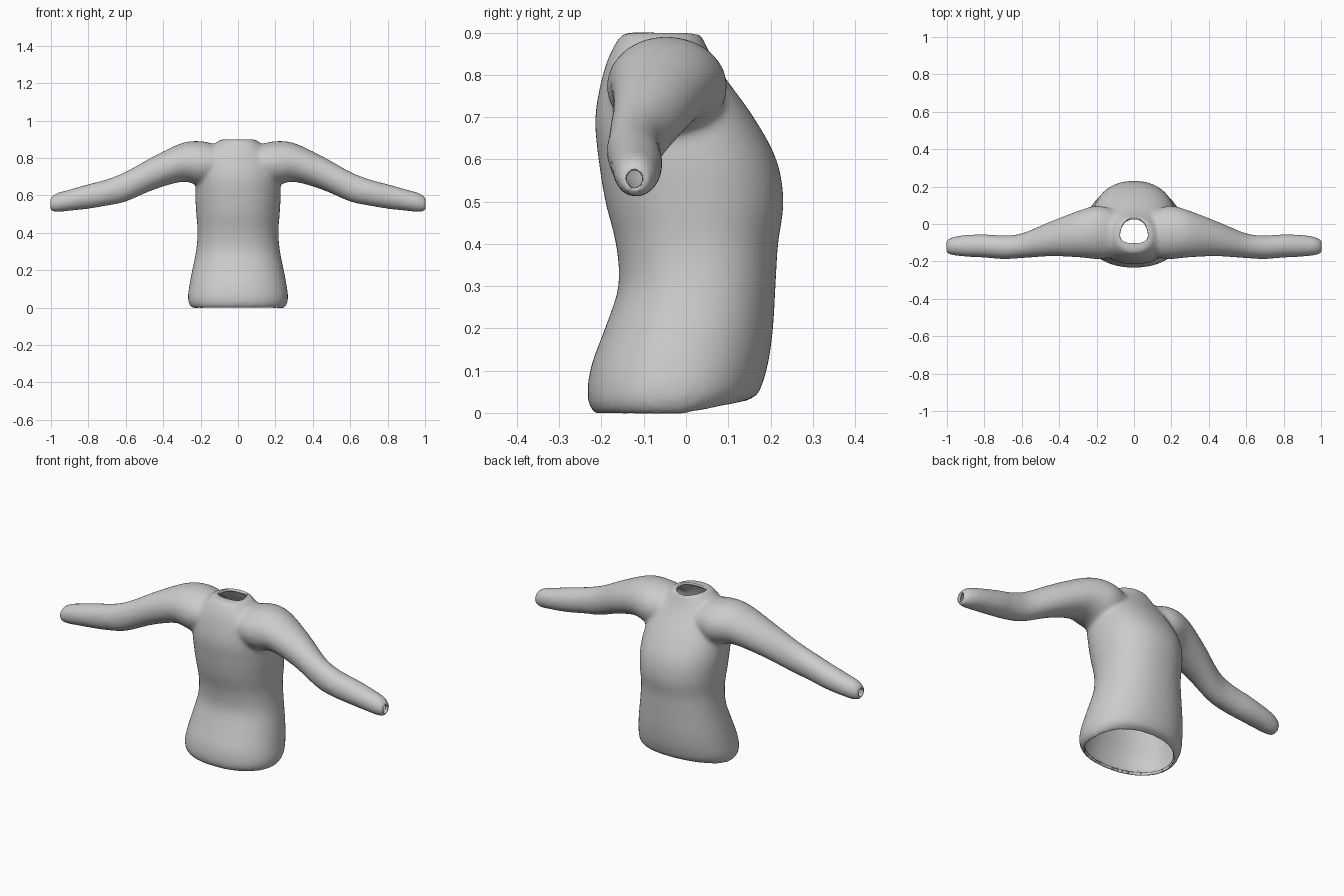
import bpy, bmesh, math
from mathutils import Vector

cube = bpy.data.objects.get("Cube")
if cube:
    bpy.data.objects.remove(cube, do_unlink=True)

cloth = bpy.data.materials.new("light grey cloth")
cloth.use_nodes = True
GREY = (0.6, 0.6, 0.6, 1)
cloth.diffuse_color = GREY
cloth.node_tree.nodes["Principled BSDF"].inputs["Base Color"].default_value = GREY


def smooth_rows(rows, steps=4):
    """Catmull-Rom interpolation between section rows."""
    out = []
    for i in range(len(rows) - 1):
        a, b, c, d = (Vector(rows[min(max(i + k, 0), len(rows) - 1)]) for k in (-1, 0, 1, 2))
        for s in range(steps):
            t = s / steps
            out.append(b + ((c - a) + ((2 * a - 5 * b + 4 * c - d)
                       + (3 * b - a - 3 * c + d) * t) * t) * t / 2)
    return out + [Vector(rows[-1])]


def loft(bm, rings):
    """Skin a list of point rings and cap both ends."""
    loops = [[bm.verts.new(p) for p in ring] for ring in rings]
    n = len(loops[0])
    for a, b in zip(loops, loops[1:]):
        for i in range(n):
            j = (i + 1) % n
            bm.faces.new((a[i], a[j], b[j], b[i]))
    bm.faces.new(loops[0])
    bm.faces.new(loops[-1])


def circle(n=48, power=1.0):
    for i in range(n):
        a = math.tau * i / n
        yield [math.copysign(abs(v) ** power, v) for v in (math.cos(a), math.sin(a))]


def punch(bm, outline, axis, near):
    """Cut a convex opening along an axis through the faces that pass the near test."""
    planes = [(a, (b - a).cross(axis)) for a, b in zip(outline, outline[1:] + outline[:1])]
    for co, normal in planes:
        faces = [f for f in bm.faces if near(f.calc_center_median())]
        geom = set(faces)
        for f in faces:
            geom.update(f.edges, f.verts)
        bmesh.ops.bisect_plane(bm, geom=list(geom), dist=1e-5, plane_co=co, plane_no=normal)
    inside = []
    for f in bm.faces:
        centre = f.calc_center_median()
        if near(centre) and all((centre - co).dot(normal) < 0 for co, normal in planes):
            inside.append(f)
    bmesh.ops.delete(bm, geom=inside, context='FACES')


# Torso sections: height, half width, front y, back y
TORSO = [
    (-.003, .245, -.215, .14), (.02, .262, -.23, .158), (.06, .268, -.233, .178),
    (.12, .26, -.222, .195), (.2, .245, -.192, .206), (.3, .225, -.16, .212),
    (.4, .216, -.166, .218), (.5, .223, -.191, .231), (.6, .228, -.207, .214),
    (.7, .22, -.215, .16), (.8, .19, -.197, .088), (.86, .14, -.175, .052),
    (.9, .095, -.15, .035)]

# Sleeve sections: x, front y, back y, bottom z, top z
SLEEVE = [
    (.04, -.16, .05, .71, .84), (.12, -.18, .08, .68, .872), (.2, -.188, .098, .655, .89),
    (.3, -.178, .07, .672, .88), (.45, -.173, .012, .63, .81), (.6, -.183, -.05, .566, .727),
    (.7, -.188, -.06, .545, .687), (.8, -.18, -.055, .528, .66), (.9, -.175, -.058, .517, .632),
    (.97, -.167, -.07, .51, .612), (1.004, -.155, -.088, .518, .588)]


def torso_ring(row, scale=1.0):
    z, w, front, back = row
    mid, depth = (front + back) / 2, (back - front) / 2
    ring = []
    for c, s in circle(power=.92):
        y = mid + depth * s * scale
        lift = max(0, .04 - z) * max(0, y) * 5       # hem rises towards the back
        ring.append(Vector((w * c * scale, y, z + lift)))
    return ring


def sleeve_ring(row, side):
    x, front, back, low, high = row
    return [(side * x, (front + back) / 2 + (back - front) / 2 * c,
             (low + high) / 2 + (high - low) / 2 * s) for c, s in circle(32)]


# Body and both sleeves, fused into one smooth garment
bm = bmesh.new()
loft(bm, [torso_ring(r) for r in smooth_rows(TORSO)])
for side in (-1, 1):
    loft(bm, [sleeve_ring(r, side) for r in smooth_rows(SLEEVE)])
bmesh.ops.recalc_face_normals(bm, faces=bm.faces)
mesh = bpy.data.meshes.new("long_sleeved_shirt")
bm.to_mesh(mesh)
bm.free()
shirt = bpy.data.objects.new("long_sleeved_shirt", mesh)
bpy.context.collection.objects.link(shirt)
remesh = shirt.modifiers.new("fuse", 'REMESH')
remesh.mode = 'VOXEL'
remesh.voxel_size = .011
relax = shirt.modifiers.new("relax", 'SMOOTH')
relax.factor = .5
relax.iterations = 10
bpy.context.view_layer.update()
fused = shirt.evaluated_get(bpy.context.evaluated_depsgraph_get())
bm = bmesh.new()
bm.from_mesh(fused.to_mesh())
fused.to_mesh_clear()
shirt.modifiers.clear()
bmesh.ops.recalc_face_normals(bm, faces=bm.faces)

# Hem opening
UP, ACROSS = Vector((0, 0, 1)), Vector((1, 0, 0))
punch(bm, torso_ring((.05, *TORSO[1][1:]), .91)[::2], UP, lambda p: p.z < .045)

# Neck opening: flat at the front, narrowing towards the back
neck = [Vector((.072 * c * (1 - .25 * s), -.035 + .068 * s, 0)) for c, s in circle(24, .8)]
punch(bm, neck, UP, lambda p: p.z > .8 and abs(p.x) < .1)

# Cuff openings
cuff = [Vector((0, -.122 + .021 * c, .553 + .024 * s)) for c, s in circle(16)]
for side in (-1, 1):
    punch(bm, cuff, ACROSS, lambda p: p.x * side > .97)

# Cloth thickness and soft shading with crisp rims
bm.to_mesh(mesh)
bm.free()
mesh.materials.clear()
mesh.materials.append(cloth)
for face in mesh.polygons:
    face.material_index = 0
wall = shirt.modifiers.new("cloth thickness", 'SOLIDIFY')
wall.thickness = .014
wall.offset = -1
bpy.ops.object.select_all(action='DESELECT')
shirt.select_set(True)
bpy.context.view_layer.objects.active = shirt
bpy.ops.object.shade_smooth_by_angle(angle=math.radians(50))
